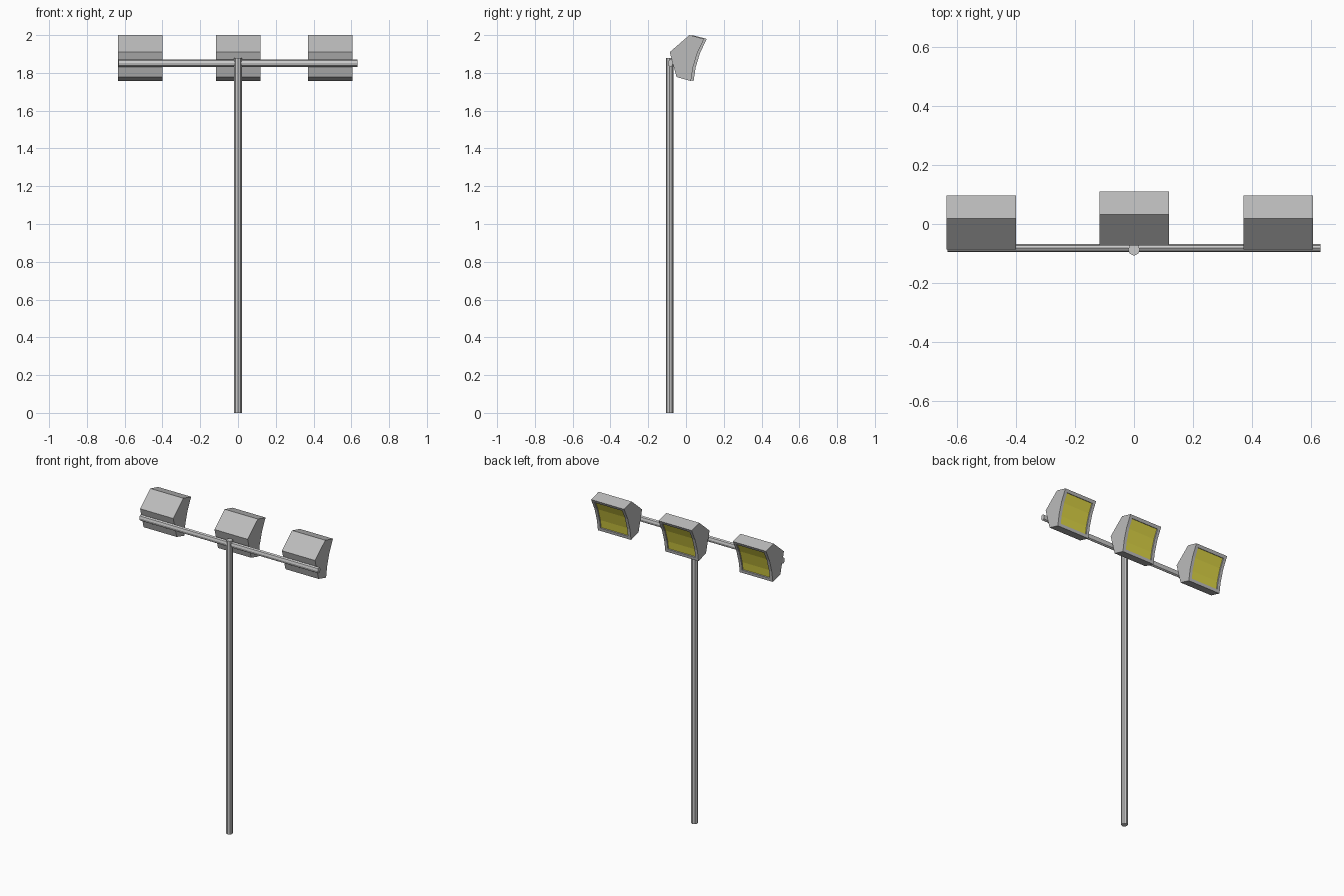
import bpy, bmesh, math

if "Cube" in bpy.data.objects:
    bpy.data.objects.remove(bpy.data.objects["Cube"])

yellow = bpy.data.materials.new("lamp_yellow")
yellow.diffuse_color = (0.72, 0.66, 0.06, 1)
yellow.use_nodes = True
yellow.node_tree.nodes["Principled BSDF"].inputs["Base Color"].default_value = yellow.diffuse_color
grey = bpy.data.materials.new("housing_grey")
grey.diffuse_color = (0.5, 0.5, 0.5, 1)
grey.use_nodes = True
grey.node_tree.nodes["Principled BSDF"].inputs["Base Color"].default_value = grey.diffuse_color


def rod(name, sides, length, rx, ry, location, rotation=(0, 0, 0)):
    bpy.ops.mesh.primitive_cylinder_add(vertices=sides, radius=1, depth=length,
                                        location=location, rotation=rotation)
    ob = bpy.context.object
    ob.name = name
    ob.scale = (rx, ry, 1)
    return ob


# Upright post and cross bar
rod("post", 8, 1.88, 0.02, 0.02, (0, -0.087, 0.94))
rod("cross_bar", 8, 1.265, 0.02, 0.0135, (0, -0.082, 1.852), (0, math.pi / 2, 0))

# Lamp housing side profile (y, z); the first four points are the concave lit side
PROFILE = [(0.026, 1.757), (0.037, 1.828), (0.060, 1.905), (0.096, 1.980),
           (0.018, 2.0), (-0.086, 1.91), (-0.050, 1.778)]
WIDTH = 0.235


def lamp(name, x, y):
    bm = bmesh.new()
    rings = [[bm.verts.new((s * WIDTH / 2, py, pz)) for py, pz in PROFILE] for s in (-1, 1)]
    for ring in rings:
        bm.faces.new(ring)
    n = len(PROFILE)
    shell = [bm.faces.new((rings[0][i], rings[0][(i + 1) % n],
                           rings[1][(i + 1) % n], rings[1][i])) for i in range(n)]
    bmesh.ops.recalc_face_normals(bm, faces=bm.faces)
    # Recessed yellow lens inside a rim
    lens = shell[:3]
    bmesh.ops.inset_region(bm, faces=lens, thickness=0.02, depth=0, use_even_offset=True)
    bmesh.ops.inset_region(bm, faces=lens, thickness=0.001, depth=-0.006, use_even_offset=True)
    for f in lens:
        f.material_index = 1
    mesh = bpy.data.meshes.new(name)
    bm.to_mesh(mesh)
    bm.free()
    mesh.materials.append(grey)
    mesh.materials.append(yellow)
    ob = bpy.data.objects.new(name, mesh)
    ob.location = (x, y, 0)
    bpy.context.collection.objects.link(ob)


# Three floodlights, the middle one set forward of the post
lamp("left_lamp", -0.517, 0)
lamp("middle_lamp", 0.001, 0.014)
lamp("right_lamp", 0.489, 0)
